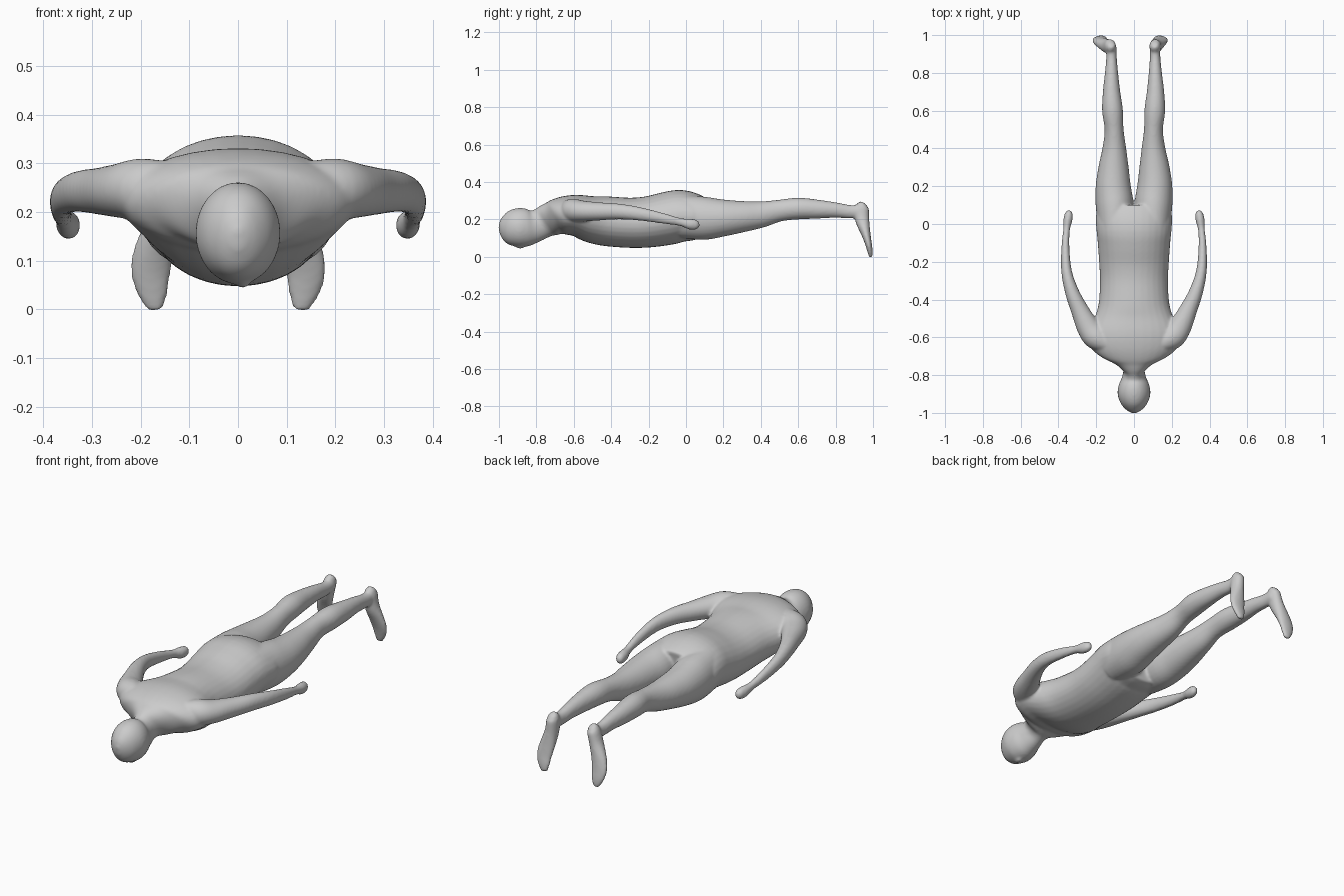
import bpy, bmesh, math
from mathutils import Vector


def catmull(a, b, c, d, t):
    return [0.5 * (2 * q + (r - p) * t + (2 * p - 5 * q + 4 * r - s) * t * t
                   + (3 * q - p - 3 * r + s) * t ** 3) for p, q, r, s in zip(a, b, c, d)]


def loft(bm, sections, steps=4, n=32):
    """Skin ellipses (x, y, z, half width, half depth) along a smooth path."""
    s = [sections[0]] + list(sections) + [sections[-1]]
    path = [catmull(*s[i:i + 4], k / steps) for i in range(len(s) - 3) for k in range(steps)]
    path.append(list(sections[-1]))
    rings = []
    for i, p in enumerate(path):
        t = Vector(path[min(i + 1, len(path) - 1)][:3]) - Vector(path[max(i - 1, 0)][:3])
        t.normalize()
        side = Vector((1, 0, 0))
        side = (side - t * side.dot(t)).normalized()
        up = t.cross(side)
        c = Vector(p[:3])
        rings.append([bm.verts.new(c + side * p[3] * math.cos(a) + up * p[4] * math.sin(a))
                      for a in (2 * math.pi * k / n for k in range(n))])
    for r0, r1 in zip(rings, rings[1:]):
        for k in range(n):
            bm.faces.new((r0[k], r0[(k + 1) % n], r1[(k + 1) % n], r1[k]))
    bm.faces.new(rings[0][::-1])
    bm.faces.new(rings[-1])


# head, neck and torso: y, centre z, half width, half depth
TORSO = [(-1.0, .145, .012, .02), (-.983, .147, .042, .058), (-.95, .15, .07, .088),
         (-.9, .156, .087, .104), (-.85, .157, .08, .101), (-.81, .163, .063, .087),
         (-.77, .18, .058, .083), (-.74, .195, .09, .088), (-.71, .206, .15, .092),
         (-.68, .217, .205, .097), (-.64, .222, .235, .104), (-.58, .22, .24, .112),
         (-.5, .2, .21, .126), (-.42, .19, .187, .133), (-.3, .182, .18, .134),
         (-.2, .187, .185, .137), (-.1, .205, .192, .142), (-.03, .218, .199, .14),
         (.04, .213, .202, .128), (.085, .207, .185, .112)]

ARM = [(.15, -.63, .245, .05, .06), (.2, -.6, .247, .066, .063), (.24, -.55, .244, .062, .056),
       (.285, -.46, .243, .048, .048), (.328, -.36, .242, .037, .042),
       (.357, -.25, .23, .028, .036), (.363, -.12, .205, .021, .028),
       (.357, -.03, .186, .018, .021), (.35, .02, .175, .024, .029),
       (.345, .055, .172, .021, .026), (.343, .072, .172, .009, .012)]

LEG = [(.1, -.02, .215, .09, .115), (.103, .1, .206, .1, .115), (.11, .2, .208, .093, .099),
       (.108, .3, .215, .08, .084), (.103, .4, .226, .063, .071), (.103, .5, .247, .05, .058),
       (.11, .6, .258, .055, .058), (.114, .7, .255, .046, .051), (.113, .8, .25, .035, .041),
       (.112, .88, .241, .028, .036), (.112, .945, .245, .027, .034)]

FOOT = [(.11, .952, .287, .016, .017), (.111, .942, .265, .029, .036),
        (.116, .942, .2, .033, .038), (.13, .96, .13, .041, .026),
        (.139, .973, .08, .042, .019), (.135, .983, .035, .033, .015),
        (.128, .988, -.001, .017, .01)]


bm = bmesh.new()
loft(bm, [(0, y, z, w, d) for y, z, w, d in TORSO])
# nose ridge
loft(bm, [(.008, -.93, .068, .005, .006), (.01, -.885, .056, .013, .015),
          (.01, -.865, .065, .006, .008)])
# limbs on both sides; the left foot turns out a little further
for sgn in (-1, 1):
    turn = .04 if sgn < 0 else 0
    loft(bm, [(sgn * x, y, z, w, d) for x, y, z, w, d in ARM])
    loft(bm, [(sgn * (x + turn * .3 * max(0, y - .3)), y, z, w, d) for x, y, z, w, d in LEG])
    loft(bm, [(sgn * (x + turn * min(1, .2 + (.287 - z) * 5)), y, z, w, d)
              for x, y, z, w, d in FOOT])
bmesh.ops.recalc_face_normals(bm, faces=bm.faces)
mesh = bpy.data.meshes.new("human_body")
bm.to_mesh(mesh)
bm.free()
body = bpy.data.objects.new("human_body", mesh)
bpy.context.collection.objects.link(body)

# fuse parts into one skin and soften the joins
remesh = body.modifiers.new("fuse", 'REMESH')
remesh.mode = 'VOXEL'
remesh.voxel_size = 0.007
remesh.use_smooth_shade = True
soften = body.modifiers.new("soften", 'SMOOTH')
soften.factor = 0.5
soften.iterations = 8
bpy.context.view_layer.objects.active = body
body.select_set(True)
for m in list(body.modifiers):
    bpy.ops.object.modifier_apply(modifier=m.name)
bpy.ops.object.shade_smooth()
